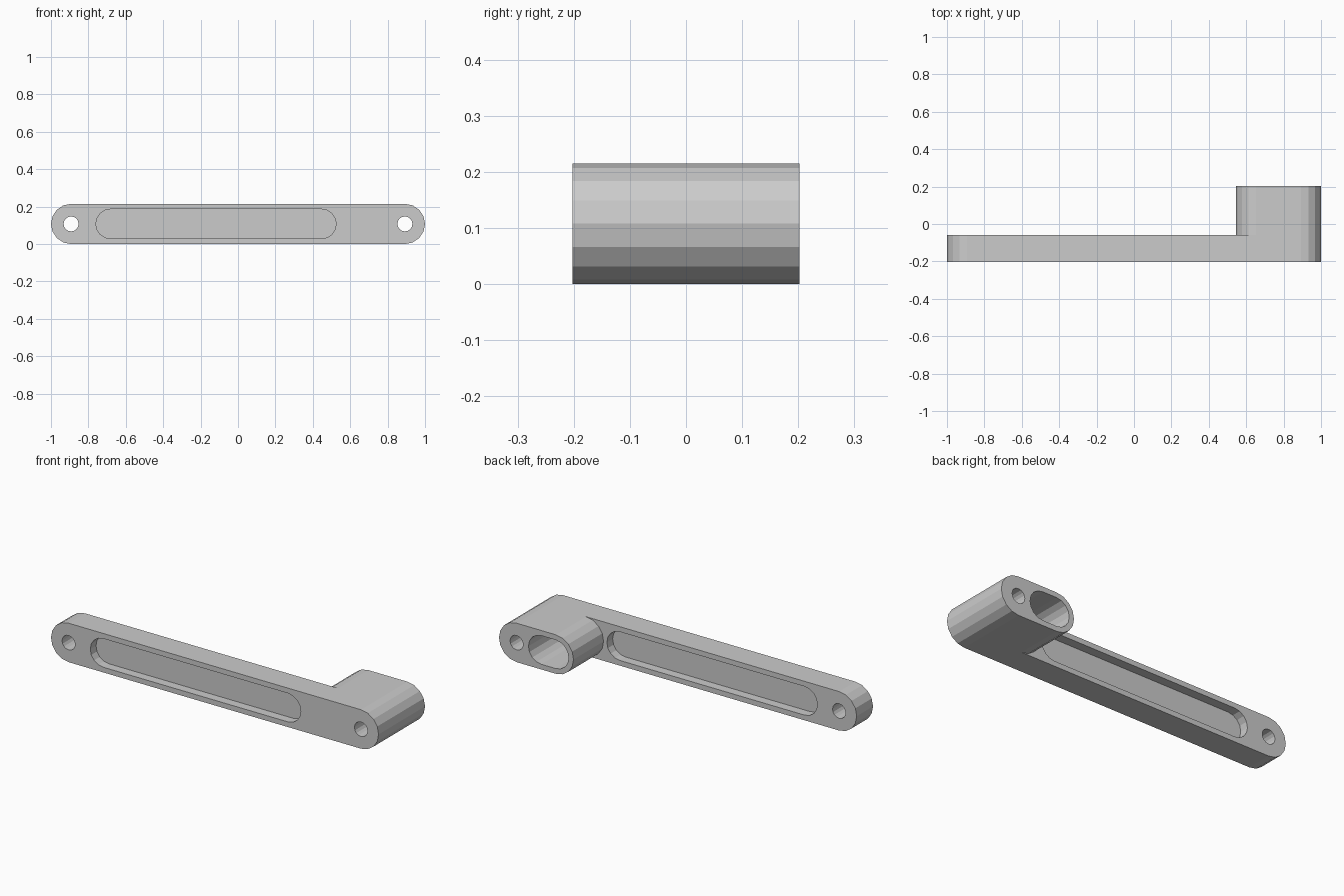
import bpy, bmesh, math

if "Cube" in bpy.data.objects:
    bpy.data.objects.remove(bpy.data.objects["Cube"])

MID = 0.1075          # height of the centre line, also the outer end radius
FRONT, BACK, STEP = -0.2025, 0.2025, -0.06


def slot(name, x0, x1, r, y0, y1, seg=8):
    """Stadium prism spanning x0..x1 with rounded ends, extruded y0..y1."""
    bm = bmesh.new()
    pts = []
    for cx, start in ((x1 - r, -90), (x0 + r, 90)):
        for i in range(seg + 1):
            a = math.radians(start + 180 * i / seg)
            pts.append((cx + r * math.cos(a), y0, MID + r * math.sin(a)))
    face = bm.faces.new([bm.verts.new(p) for p in pts])
    bmesh.ops.remove_doubles(bm, verts=bm.verts[:], dist=1e-5)
    out = bmesh.ops.extrude_face_region(bm, geom=bm.faces[:])
    moved = [v for v in out["geom"] if isinstance(v, bmesh.types.BMVert)]
    bmesh.ops.translate(bm, verts=moved, vec=(0, y1 - y0, 0))
    bmesh.ops.recalc_face_normals(bm, faces=bm.faces[:])
    me = bpy.data.meshes.new(name)
    bm.to_mesh(me)
    bm.free()
    ob = bpy.data.objects.new(name, me)
    bpy.context.collection.objects.link(ob)
    return ob


def combine(target, tool, operation):
    """Apply a boolean to the target and discard the tool."""
    tool.hide_render = True
    mod = target.modifiers.new(tool.name, 'BOOLEAN')
    mod.operation = operation
    mod.solver = 'EXACT'
    mod.object = tool
    bpy.context.view_layer.objects.active = target
    bpy.ops.object.modifier_apply(modifier=mod.name)
    bpy.data.objects.remove(tool, do_unlink=True)


# Long flat arm with the deep boss behind its right end
arm = slot("lever_arm", -1, 1, MID, FRONT, STEP)
combine(arm, slot("boss", 0.545, 1, MID, FRONT, BACK), 'UNION')

# Matching recesses on the front and back, leaving a thin web
for name, y0, y1 in (("front_recess", FRONT - 0.1, FRONT + 0.05),
                     ("back_recess", STEP - 0.05, STEP + 0.1)):
    combine(arm, slot(name, -0.76, 0.525, 0.079, y0, y1), 'DIFFERENCE')

# Deep pocket in the back of the boss
combine(arm, slot("boss_pocket", 0.575, 0.82, 0.079, STEP - 0.05, BACK + 0.1), 'DIFFERENCE')

# Through holes at both ends
for x in (-0.8925, 0.8925):
    combine(arm, slot("pin_hole", x - 0.04, x + 0.04, 0.04, FRONT - 0.1, BACK + 0.1), 'DIFFERENCE')
